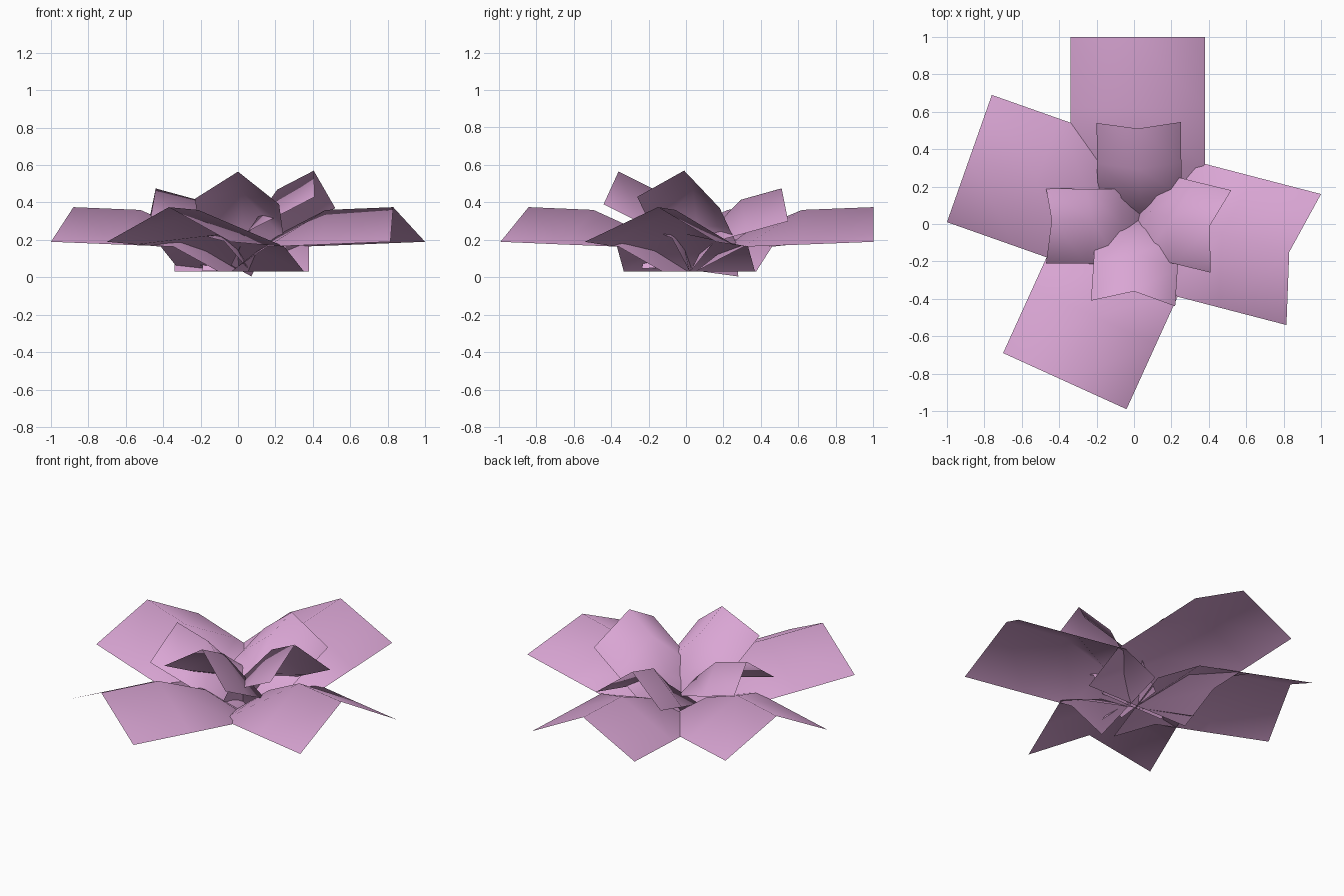
import bpy, bmesh, math
from mathutils import Vector

cube = bpy.data.objects.get("Cube")
if cube:
    bpy.data.objects.remove(cube, do_unlink=True)

pink = bpy.data.materials.new("petal_pink")
pink.use_nodes = True
COLOUR = (0.70, 0.38, 0.66, 1)
pink.diffuse_color = COLOUR
pink.node_tree.nodes["Principled BSDF"].inputs["Base Color"].default_value = COLOUR

# Petal rows, tip to base: distance from tip, edge height, ridge height
# (distance in petal lengths, heights in ridge heights)
ROWS = [(0, 0, 1), (0.4, -0.08, 0.92), (0.73, -0.14, 0.22), (1, -0.86, -0.86)]


def petal(name, corner_a, corner_b, ridge, length, slope):
    """Creased sheet running inward from two tip corners and a ridge tip."""
    a, b = Vector(corner_a), Vector(corner_b)
    mid = (a + b) / 2
    up = Vector(ridge) - mid
    side = b - a
    out = side.cross(Vector((0, 0, 1))).normalized()
    if out.dot(mid) < 0:
        out.negate()
    angle = math.radians(slope)
    out = out * math.cos(angle) + Vector((0, 0, math.sin(angle)))
    bm = bmesh.new()
    grid = []
    for back, edge, crest in ROWS:
        shift = -out * back * length
        grid.append([bm.verts.new(p + shift) for p in
                     (a + up * edge, mid + up * crest, b + up * edge)])
    for outer, inner in zip(grid, grid[1:]):
        for i in range(2):
            face = bm.faces.new((outer[i], outer[i + 1], inner[i + 1], inner[i]))
            face.smooth = True
    # Upper side faces upward
    bm.normal_update()
    if sum(f.normal.z for f in bm.faces) < 0:
        bmesh.ops.reverse_faces(bm, faces=bm.faces)
    mesh = bpy.data.meshes.new(name)
    bm.to_mesh(mesh)
    bm.free()
    mesh.materials.append(pink)
    bpy.context.collection.objects.link(bpy.data.objects.new(name, mesh))


# Outer ring, lying flat
OUTER = 0.95
petal("outer_petal_back", (-0.34, 1, 0.19), (0.38, 1, 0.19), (0.02, 1, 0.375), OUTER, 0)
petal("outer_petal_right", (-0.76, 0.69, 0.19), (-1, 0.01, 0.19), (-0.88, 0.35, 0.375), OUTER, 0)
petal("outer_petal_front", (-0.70, -0.69, 0.19), (-0.04, -0.99, 0.19), (-0.37, -0.84, 0.375), OUTER, 0)
petal("outer_petal_left", (1, 0.16, 0.19), (0.815, -0.54, 0.19), (0.83, -0.15, 0.375), OUTER, 0)

# Inner ring, smaller and tilted up
INNER = 0.56
petal("inner_petal_back", (-0.20, 0.54, 0.30), (0.25, 0.545, 0.30), (0.02, 0.51, 0.475), INNER, 12)
petal("inner_petal_right", (-0.47, 0.19, 0.33), (-0.47, -0.21, 0.30), (-0.44, 0.02, 0.475), INNER, 12)
petal("inner_petal_front", (-0.23, -0.41, 0.42), (0.22, -0.44, 0.39), (0, -0.36, 0.565), INNER, 23)
petal("inner_petal_left", (0.52, 0.18, 0.37), (0.41, -0.26, 0.43), (0.405, -0.01, 0.57), INNER, 23)
